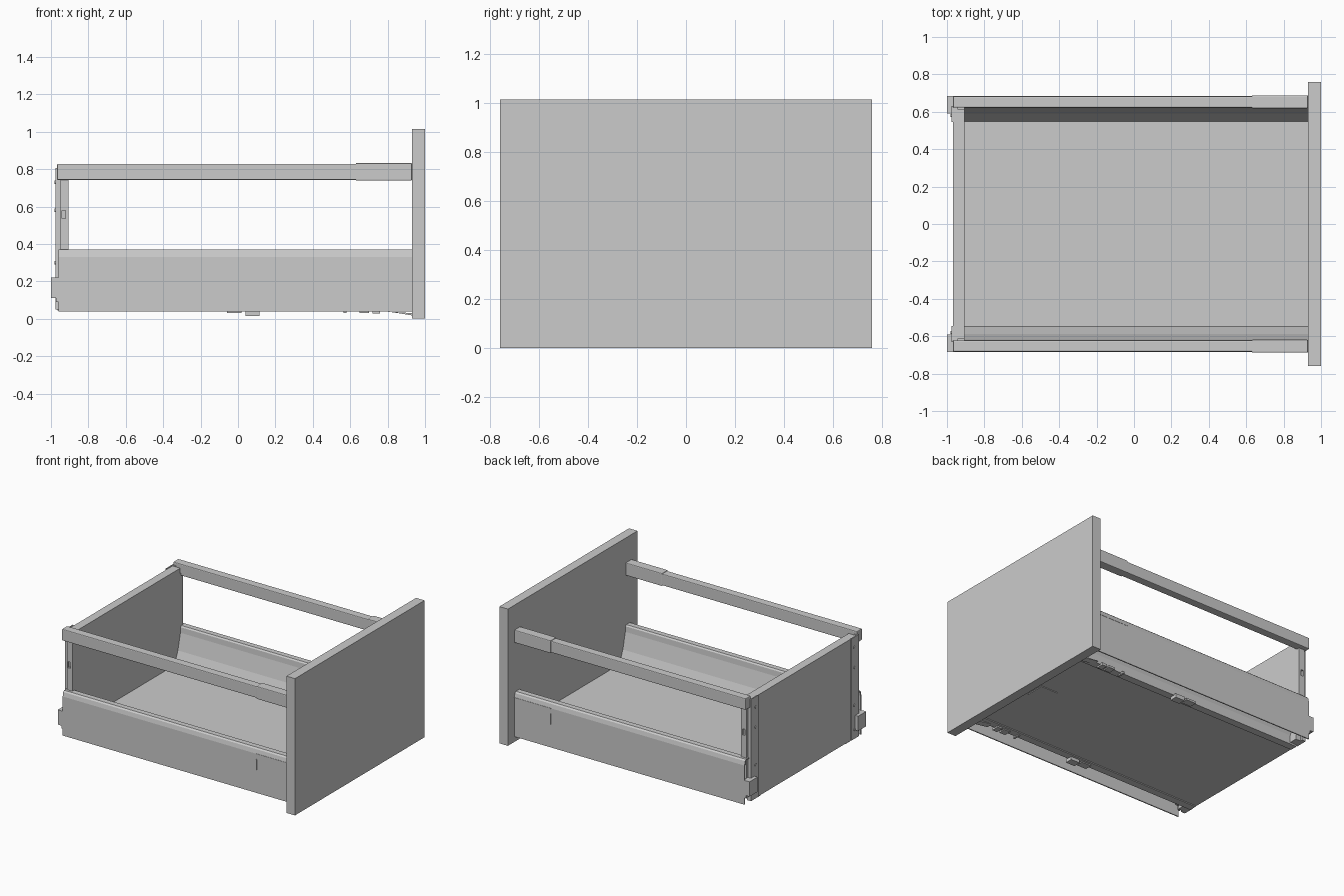
import bpy, bmesh, math
from mathutils import Matrix

if "Cube" in bpy.data.objects:
    bpy.data.objects.remove(bpy.data.objects["Cube"])


def finish(name, bm, bevel=0):
    bmesh.ops.recalc_face_normals(bm, faces=bm.faces)
    me = bpy.data.meshes.new(name)
    bm.to_mesh(me)
    bm.free()
    ob = bpy.data.objects.new(name, me)
    bpy.context.collection.objects.link(ob)
    if bevel:
        m = ob.modifiers.new("edge_bevel", 'BEVEL')
        m.width, m.segments = bevel, 2
    return ob


def box(name, x0, x1, y0, y1, z0, z1, bevel=0):
    bm = bmesh.new()
    bmesh.ops.create_cube(bm, size=1)
    for v in bm.verts:
        v.co = ((x0 + x1) / 2 + v.co.x * (x1 - x0),
                (y0 + y1) / 2 + v.co.y * (y1 - y0),
                (z0 + z1) / 2 + v.co.z * (z1 - z0))
    return finish(name, bm, bevel)


def side_box(name, s, x0, x1, y0, y1, z0, z1, bevel=0):
    a, b = sorted((s * y0, s * y1))
    return box(name, x0, x1, a, b, z0, z1, bevel)


def extrude(name, pts, place, vec):
    bm = bmesh.new()
    f = bm.faces.new([bm.verts.new(place(*p)) for p in pts])
    r = bmesh.ops.extrude_face_region(bm, geom=[f])
    bmesh.ops.translate(bm, vec=vec,
                        verts=[v for v in r['geom'] if isinstance(v, bmesh.types.BMVert)])
    return finish(name, bm)


def screw(name, x, y, z, r=0.009, depth=0.006):
    bm = bmesh.new()
    bmesh.ops.create_cone(bm, cap_ends=True, segments=16, radius1=r, radius2=r, depth=depth,
                          matrix=Matrix.Translation((x, y, z)) @ Matrix.Rotation(math.pi / 2, 4, 'Y'))
    return finish(name, bm)


# Main boards
box("front_panel", 0.93, 1.0, -0.76, 0.76, 0.0, 1.015)
box("floor_panel", -0.965, 0.93, -0.55, 0.55, 0.045, 0.105)
box("back_panel", -0.968, -0.905, -0.615, 0.615, 0.05, 0.80)
box("underside_plate", 0.73, 0.87, -0.07, 0.07, 0.040, 0.045)

# Folded sheet cross-section of a drawer side (y, z), open at the bottom
side_profile = [(0.685, 0.04), (0.685, 0.33), (0.678, 0.36), (0.668, 0.37), (0.628, 0.37),
                (0.62, 0.36), (0.617, 0.32), (0.588, 0.20), (0.548, 0.105),
                (0.548, 0.046), (0.50, 0.046), (0.50, 0.038), (0.556, 0.038),
                (0.556, 0.103), (0.596, 0.197), (0.625, 0.318), (0.629, 0.356),
                (0.632, 0.361), (0.665, 0.361), (0.672, 0.355), (0.677, 0.328), (0.677, 0.04)]

for s, tag in ((-1, "front"), (1, "back")):
    extrude(tag + "_side_wall", side_profile, lambda y, z: (-0.96, s * y, z), (1.89, 0, 0))

    # Gallery rail with thicker sleeve at the front panel
    side_box(tag + "_rail", s, -0.968, 0.64, 0.622, 0.683, 0.742, 0.828, 0.006)
    side_box(tag + "_rail_sleeve", s, 0.63, 0.93, 0.618, 0.688, 0.738, 0.833, 0.006)

    # Rear post with slot, carrying the rail
    post = side_box(tag + "_post", s, -0.95, -0.905, 0.612, 0.650, 0.10, 0.76)
    cutter = side_box(tag + "_post_slot_cutter", s, -0.941, -0.921, 0.635, 0.70, 0.535, 0.58)
    cutter.hide_render = True
    cutter.hide_set(True)
    cut = post.modifiers.new("slot", 'BOOLEAN')
    cut.object, cut.operation, cut.solver = cutter, 'DIFFERENCE', 'EXACT'

    # Back panel bracket, its edge flange, screws and rear hook block
    side_box(tag + "_bracket_plate", s, -0.976, -0.968, 0.545, 0.625, 0.05, 0.805)
    side_box(tag + "_bracket_flange", s, -0.976, -0.945, 0.615, 0.632, 0.05, 0.805)
    for i, z in enumerate((0.12, 0.30, 0.58, 0.73)):
        screw(f"{tag}_bracket_screw_{i}", -0.978, s * 0.58, z)
    side_box(tag + "_rear_hook", s, -1.0, -0.95, 0.59, 0.684, 0.11, 0.22)
    side_box(tag + "_rear_hook_foot", s, -0.972, -0.95, 0.60, 0.684, 0.09, 0.11)

    # Thin cover seam on the outer face
    side_box(tag + "_cover_seam", s, 0.63, 0.93, 0.684, 0.687, 0.326, 0.331)
    side_box(tag + "_cover_seam_end", s, 0.63, 0.634, 0.684, 0.687, 0.21, 0.29)

    # Runner clips under the side
    for i, (x0, x1, z0) in enumerate(((-0.06, 0.02, 0.03), (0.04, 0.115, 0.015),
                                      (0.565, 0.58, 0.03), (0.65, 0.70, 0.03),
                                      (0.72, 0.76, 0.027))):
        side_box(f"{tag}_runner_clip_{i}", s, x0, x1, 0.52, 0.575, z0, 0.045)
    extrude(tag + "_release_tongue", [(0.80, 0.038), (0.93, 0.03), (0.93, 0.018), (0.87, 0.028)],
            lambda x, z: (x, s * 0.53, z), (0, s * 0.05, 0))
